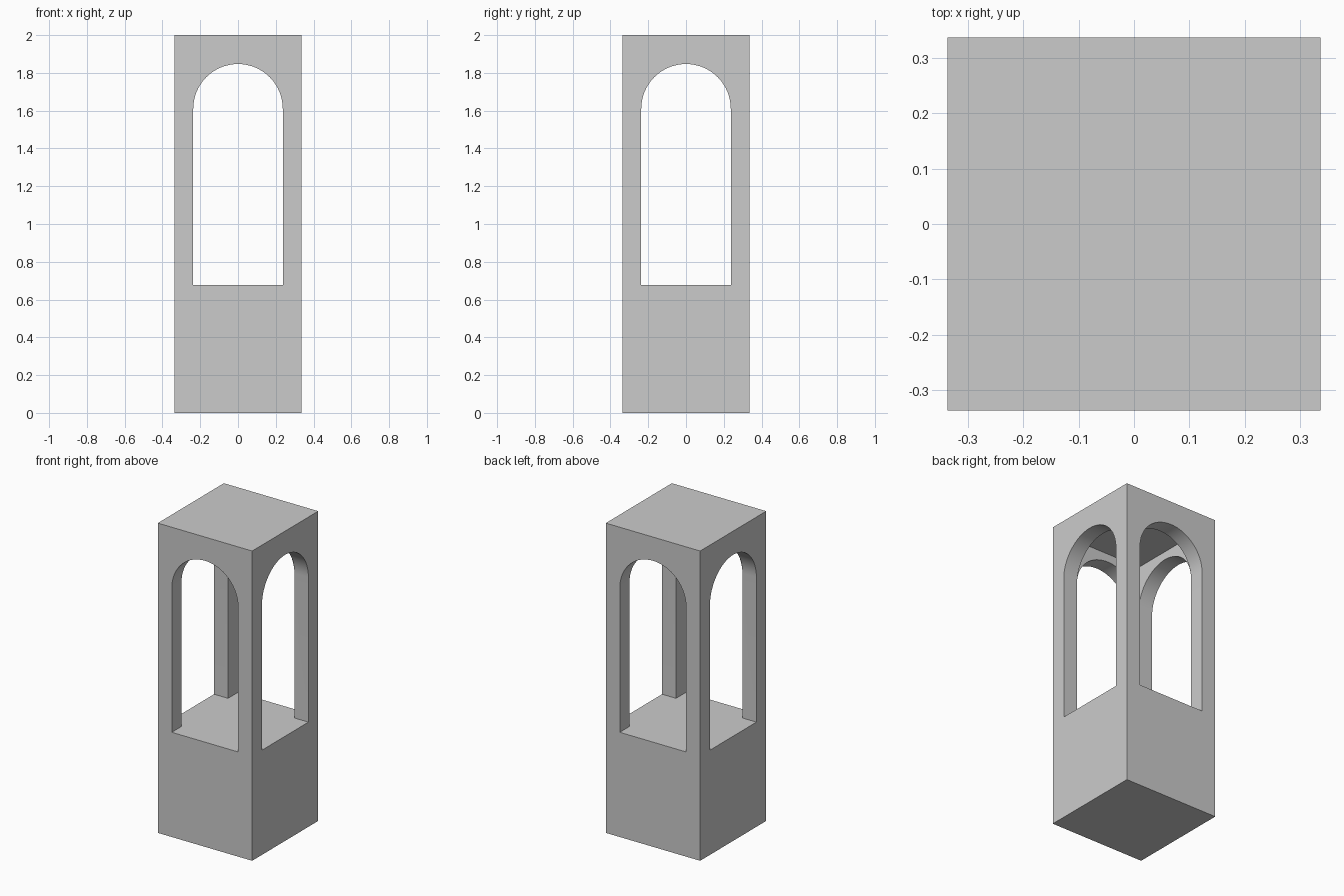
import bpy, bmesh
from math import pi, cos, sin, radians

if "Cube" in bpy.data.objects:
    bpy.data.objects.remove(bpy.data.objects["Cube"])

HALF, HEIGHT = 0.337, 2.0        # outer half width and height
WALL = 0.1                       # thickness of posts and roof
INNER = HALF - WALL              # half width of openings and chamber
SILL, SPRING = 0.676, 1.61       # bottom of openings, start of arches
SEGS = 32


def prism(name, profile, axis, lo, hi):
    """Extrude a 2D profile along x, y or z between lo and hi."""
    place = {'x': lambda a, b, t: (t, a, b),
             'y': lambda a, b, t: (a, t, b),
             'z': lambda a, b, t: (a, b, t)}[axis]
    bm = bmesh.new()
    ends = [[bm.verts.new(place(a, b, t)) for a, b in profile] for t in (lo, hi)]
    for ring in ends:
        bm.faces.new(ring)
    n = len(profile)
    for i in range(n):
        j = (i + 1) % n
        bm.faces.new((ends[0][i], ends[0][j], ends[1][j], ends[1][i]))
    bmesh.ops.recalc_face_normals(bm, faces=bm.faces)
    mesh = bpy.data.meshes.new(name)
    bm.to_mesh(mesh)
    bm.free()
    obj = bpy.data.objects.new(name, mesh)
    bpy.context.collection.objects.link(obj)
    return obj


def square(h):
    return [(-h, -h), (h, -h), (h, h), (-h, h)]


# solid tower block
tower = prism("arched_tower", square(HALF), 'z', 0, HEIGHT)

# chamber inside, with a flat ceiling, then arched openings through both axes
arch = [(-INNER, SILL), (INNER, SILL)] + [
    (INNER * cos(pi * i / SEGS), SPRING + INNER * sin(pi * i / SEGS))
    for i in range(SEGS + 1)]
cutters = [prism("chamber_cutter", square(INNER), 'z', SILL, HEIGHT - WALL),
           prism("front_arch_cutter", arch, 'y', -1, 1),
           prism("side_arch_cutter", arch, 'x', -1, 1)]

bpy.context.view_layer.objects.active = tower
for cutter in cutters:
    cutter.hide_render = True
    mod = tower.modifiers.new(cutter.name, 'BOOLEAN')
    mod.operation = 'DIFFERENCE'
    mod.solver = 'EXACT'
    mod.object = cutter
    bpy.ops.object.modifier_apply(modifier=mod.name)
    bpy.data.objects.remove(cutter)

# smooth arch undersides, crisp edges elsewhere
bpy.ops.object.select_all(action='DESELECT')
tower.select_set(True)
bpy.ops.object.shade_smooth_by_angle(angle=radians(30))
